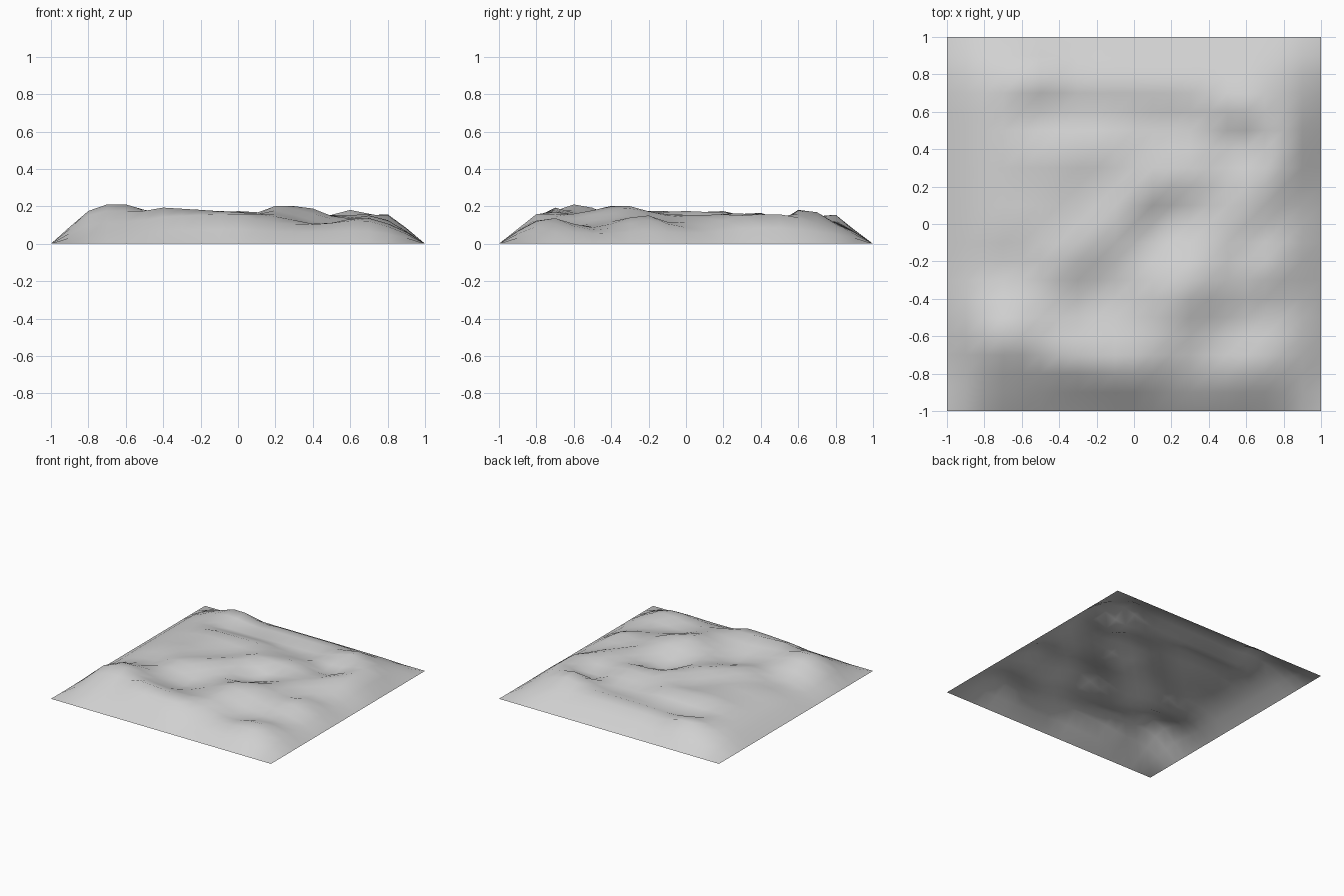
import bpy
import bmesh
import math
from mathutils import Vector
from mathutils.geometry import intersect_point_line

cube = bpy.data.objects.get("Cube")
if cube:
    bpy.data.objects.remove(cube, do_unlink=True)

PLATEAU = 0.13
CELLS = 20

# Ridges and valleys: start, end, height change, softness
FEATURES = [
    ((-.79, -.6), (-.64, -.58), .085, .16),   # west peak
    ((-.38, -.72), (-.02, -.79), .065, .13),  # front crest
    ((.22, -.34), (.34, -.29), .07, .14),     # south peak
    ((.16, -.62), (.2, -.5), .03, .12),       # south spur
    ((.45, -.08), (.7, .2), .025, .1),        # east ridge
    ((.72, -.23), (.76, -.21), .03, .1),      # east knoll
    ((.62, -.76), (.66, -.76), .025, .14),    # south-east hill
    ((.58, .64), (.6, .64), .06, .1),         # north-east peak
    ((.82, .35), (.82, .52), .065, .12),      # east shoulder
    ((-.52, .36), (-.12, .42), .035, .11),    # north-west ridge
    ((-.52, .05), (-.4, .18), .022, .12),     # west ridge
    ((0, .2), (.33, .26), .04, .1),           # middle ridge
    ((-.42, -.2), (-.05, .04), .045, .11),    # inner ridge
    ((-.6, .8), (-.5, .79), .06, .1),         # back hill
    ((-.2, .78), (.35, .77), .015, .1),       # back rim
    ((-.22, -.42), (-.16, -.36), -.04, .1),   # inner valley
    ((.13, -.03), (.21, .04), -.05, .1),      # middle hollow
    ((-.5, .6), (.28, .55), -.035, .09),      # back valley
    ((.5, .43), (.6, .42), -.045, .1),        # north-east hollow
    ((.46, -.62), (.78, -.47), -.042, .13),   # south-east valley
    ((.63, -.1), (.66, -.08), -.02, .08),     # east dip
    ((.78, .02), (.82, .03), -.025, .1),      # east notch
    ((-.78, -.24), (-.66, -.24), -.025, .12), # west dip
]


def edge_fade(t):
    """Rounded shoulder that drops to the ground at the border."""
    d = min((1 - abs(t)) / 0.35, 1)
    return 1 - (1 - d) ** 2


def height(x, y):
    p = Vector((x, y, 0))
    z = PLATEAU
    for start, end, amount, soft in FEATURES:
        a, b = Vector((*start, 0)), Vector((*end, 0))
        t = intersect_point_line(p, a, b)[1]
        gap = (p - a.lerp(b, max(0, min(1, t)))).length
        z += amount * math.exp(-(gap / soft) ** 2)
    return z * edge_fade(x) * edge_fade(y)


# Single grey ground material
grey = bpy.data.materials.new("ground_grey")
grey.use_nodes = True
colour = (0.64, 0.64, 0.64, 1)
grey.diffuse_color = colour
grey.node_tree.nodes["Principled BSDF"].inputs["Base Color"].default_value = colour

# Open terrain sheet
mesh = bpy.data.meshes.new("terrain")
bm = bmesh.new()
bmesh.ops.create_grid(bm, x_segments=CELLS, y_segments=CELLS, size=1)
for v in bm.verts:
    v.co.z = height(v.co.x, v.co.y)
for f in bm.faces:
    f.smooth = True
bm.to_mesh(mesh)
bm.free()
mesh.materials.append(grey)
terrain = bpy.data.objects.new("terrain", mesh)
bpy.context.collection.objects.link(terrain)
